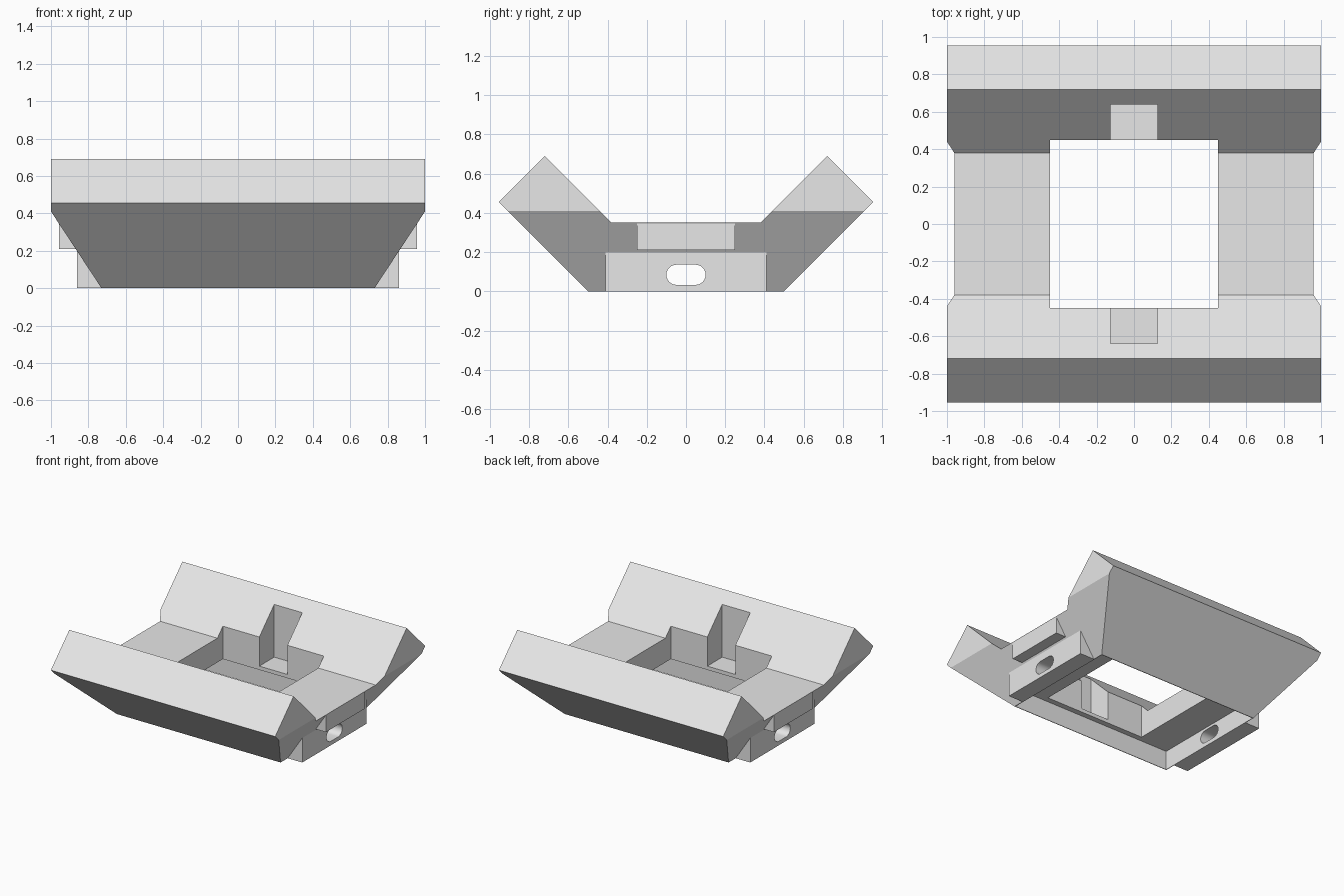
import bpy, bmesh, math
from mathutils import Vector

if "Cube" in bpy.data.objects:
    bpy.data.objects.remove(bpy.data.objects["Cube"], do_unlink=True)

# One light grey material
grey = bpy.data.materials.new("light_grey")
grey.use_nodes = True
grey.diffuse_color = (0.8, 0.8, 0.8, 1)
grey.node_tree.nodes["Principled BSDF"].inputs["Base Color"].default_value = (0.8, 0.8, 0.8, 1)


def extrude_x(name, profile, x0, x1, end_cuts=()):
    """Extrude a (y, z) profile along x, then slice it with (point, normal) planes."""
    bm = bmesh.new()
    face = bm.faces.new([bm.verts.new((x0, y, z)) for y, z in profile])
    ext = bmesh.ops.extrude_face_region(bm, geom=[face])
    moved = [v for v in ext["geom"] if isinstance(v, bmesh.types.BMVert)]
    bmesh.ops.translate(bm, vec=(x1 - x0, 0, 0), verts=moved)
    for point, normal in end_cuts:
        geom = bm.verts[:] + bm.edges[:] + bm.faces[:]
        cut = bmesh.ops.bisect_plane(bm, geom=geom, plane_co=point, plane_no=normal,
                                     clear_outer=True)
        edges = [e for e in cut["geom_cut"] if isinstance(e, bmesh.types.BMEdge)]
        bmesh.ops.holes_fill(bm, edges=edges, sides=0)
    bmesh.ops.recalc_face_normals(bm, faces=bm.faces[:])
    mesh = bpy.data.meshes.new(name)
    bm.to_mesh(mesh)
    bm.free()
    mesh.materials.append(grey)
    obj = bpy.data.objects.new(name, mesh)
    bpy.context.collection.objects.link(obj)
    return obj


def box(name, x0, x1, y0, y1, z0, z1):
    return extrude_x(name, [(y0, z0), (y1, z0), (y1, z1), (y0, z1)], x0, x1)


def combine(target, tool, operation):
    """Apply a boolean and remove the tool."""
    mod = target.modifiers.new(operation.lower(), "BOOLEAN")
    mod.operation, mod.solver, mod.object = operation, "EXACT", tool
    tool.hide_render = True
    bpy.context.view_layer.objects.active = target
    bpy.ops.object.modifier_apply(modifier=mod.name)
    bpy.data.objects.remove(tool, do_unlink=True)


# Winged body with slanted lower ends
half = [(0.50, 0), (0.955, 0.455), (0.72, 0.69), (0.38, 0.35)]
profile = half + [(-y, z) for y, z in reversed(half)]
slants = [((s * 0.73, 0, 0), (s * 0.41, 0, -0.27)) for s in (1, -1)]
body = extrude_x("winged_cradle", profile, -1, 1, slants)

# End blocks and upper end tabs
combine(body, box("end_blocks", -0.86, 0.86, -0.41, 0.41, 0, 0.20), "UNION")
combine(body, box("end_tabs", -0.958, 0.958, -0.25, 0.25, 0.21, 0.35), "UNION")

# Underside recess, square opening and the two notches
combine(body, box("recess_cutter", -0.725, 0.725, -0.495, 0.495, -0.1, 0.155), "DIFFERENCE")
combine(body, box("opening_cutter", -0.45, 0.45, -0.45, 0.45, -0.2, 0.9), "DIFFERENCE")
for s in (1, -1):
    y0, y1 = sorted((s * 0.40, s * 0.64))
    combine(body, box("notch_cutter", -0.125, 0.125, y0, y1, 0.185, 0.9), "DIFFERENCE")

# Rounded slots through both end blocks
radius, steps = 0.0515, 12
slot = []
for side, start in ((1, -math.pi / 2), (-1, math.pi / 2)):
    for i in range(steps + 1):
        a = start + math.pi * i / steps
        slot.append((side * 0.0485 + radius * math.cos(a), 0.084 + radius * math.sin(a)))
combine(body, extrude_x("slot_cutter", slot, -0.95, 0.95), "DIFFERENCE")

# Crisp flat faces with smooth slot curves
for o in bpy.context.selected_objects:
    o.select_set(False)
body.select_set(True)
bpy.context.view_layer.objects.active = body
bpy.ops.object.shade_smooth_by_angle(angle=math.radians(25))
